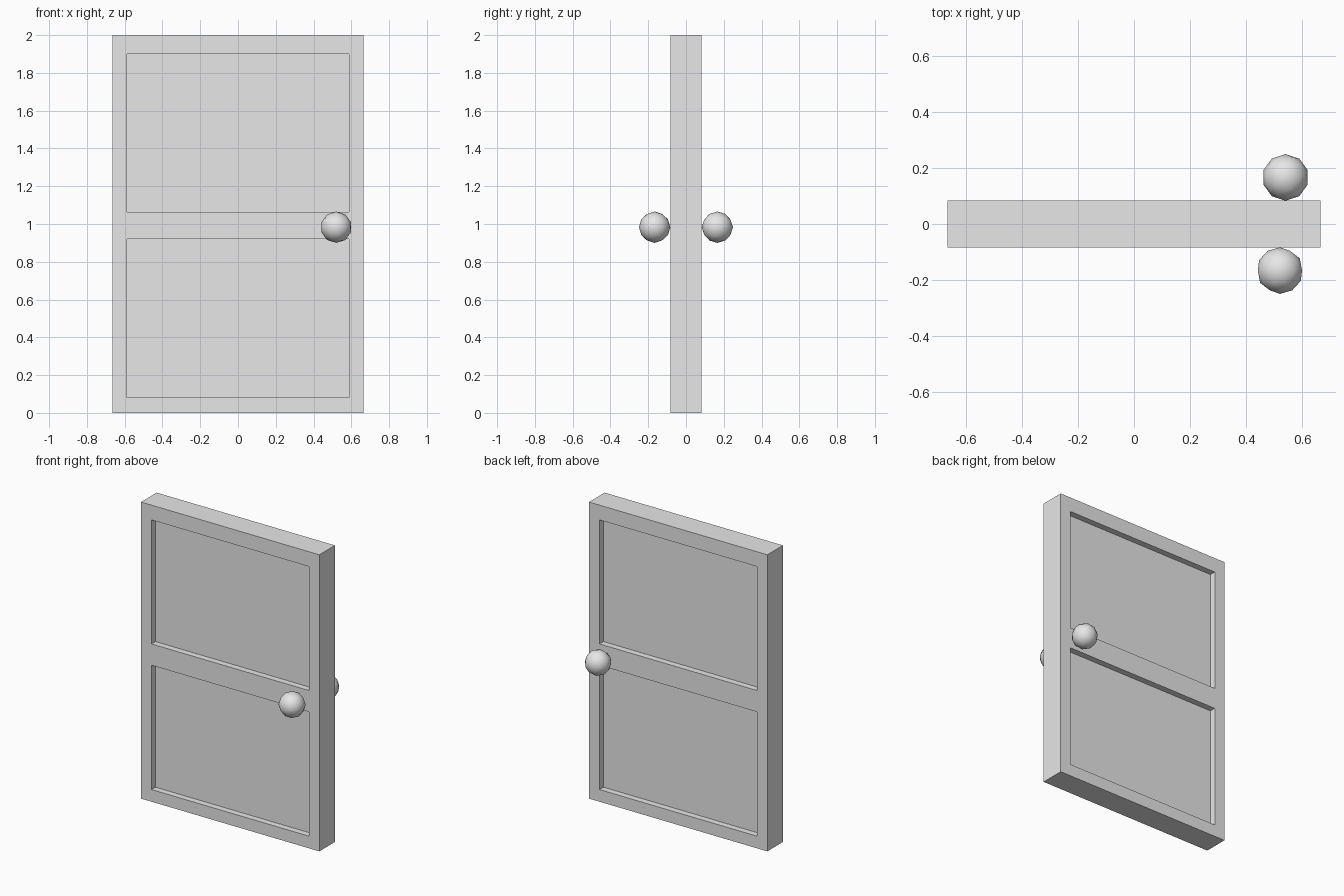
import bpy, bmesh, math
from mathutils import Vector

default = bpy.data.objects.get("Cube")
if default:
    bpy.data.objects.remove(default, do_unlink=True)

WIDTH, THICK, HEIGHT = 1.33, 0.166, 2.0
MID_RAIL = 0.992                            # height of the middle rail's centre
PANEL_X = 0.587                             # half width of the sunken panels
PANELS = [(0.082, 0.92), (1.064, 1.90)]     # bottom and top of each panel
RECESS = 0.042
KNOB_R = 0.083

grey = bpy.data.materials.new("light_grey")
grey.use_nodes = True
grey.diffuse_color = (0.8, 0.8, 0.8, 1)
grey.node_tree.nodes["Principled BSDF"].inputs["Base Color"].default_value = (0.8, 0.8, 0.8, 1)


def add_object(name, bm, location=(0, 0, 0)):
    mesh = bpy.data.meshes.new(name)
    bm.to_mesh(mesh)
    bm.free()
    mesh.materials.append(grey)
    obj = bpy.data.objects.new(name, mesh)
    obj.location = location
    bpy.context.collection.objects.link(obj)
    return obj


# Door slab, split at the middle rail
bm = bmesh.new()
bmesh.ops.create_cube(bm, size=1)
bmesh.ops.scale(bm, vec=(WIDTH, THICK, HEIGHT), verts=bm.verts)
bmesh.ops.translate(bm, vec=(0, 0, HEIGHT / 2), verts=bm.verts)
bmesh.ops.bisect_plane(bm, geom=bm.verts[:] + bm.edges[:] + bm.faces[:],
                       plane_co=(0, 0, MID_RAIL), plane_no=(0, 0, 1))

# Sunken panels on both sides: frame border first, then a recess
bm.normal_update()
panels = [f for f in bm.faces if abs(f.normal.y) > 0.9]
bmesh.ops.inset_individual(bm, faces=panels, thickness=0.05)
for face in panels:
    centre = face.calc_center_median()
    low, high = PANELS[centre.z > MID_RAIL]
    for v in face.verts:
        v.co.x = math.copysign(PANEL_X, v.co.x)
        v.co.z = high if v.co.z > centre.z else low
bmesh.ops.inset_individual(bm, faces=panels, thickness=0.0)
for face in panels:
    inward = Vector((0, -math.copysign(RECESS, face.calc_center_median().y), 0))
    bmesh.ops.translate(bm, vec=inward, verts=face.verts)
bmesh.ops.recalc_face_normals(bm, faces=bm.faces)
add_object("door_slab", bm)

# Round knobs, one on each side
for name, x, side in (("front_knob", 0.52, -1), ("back_knob", 0.54, 1)):
    bm = bmesh.new()
    bmesh.ops.create_icosphere(bm, subdivisions=2, radius=KNOB_R)
    for f in bm.faces:
        f.smooth = True
    knob = add_object(name, bm, (x, side * (THICK / 2 + KNOB_R), 0.983))
    if side < 0:
        knob.rotation_euler.x = math.pi / 2
